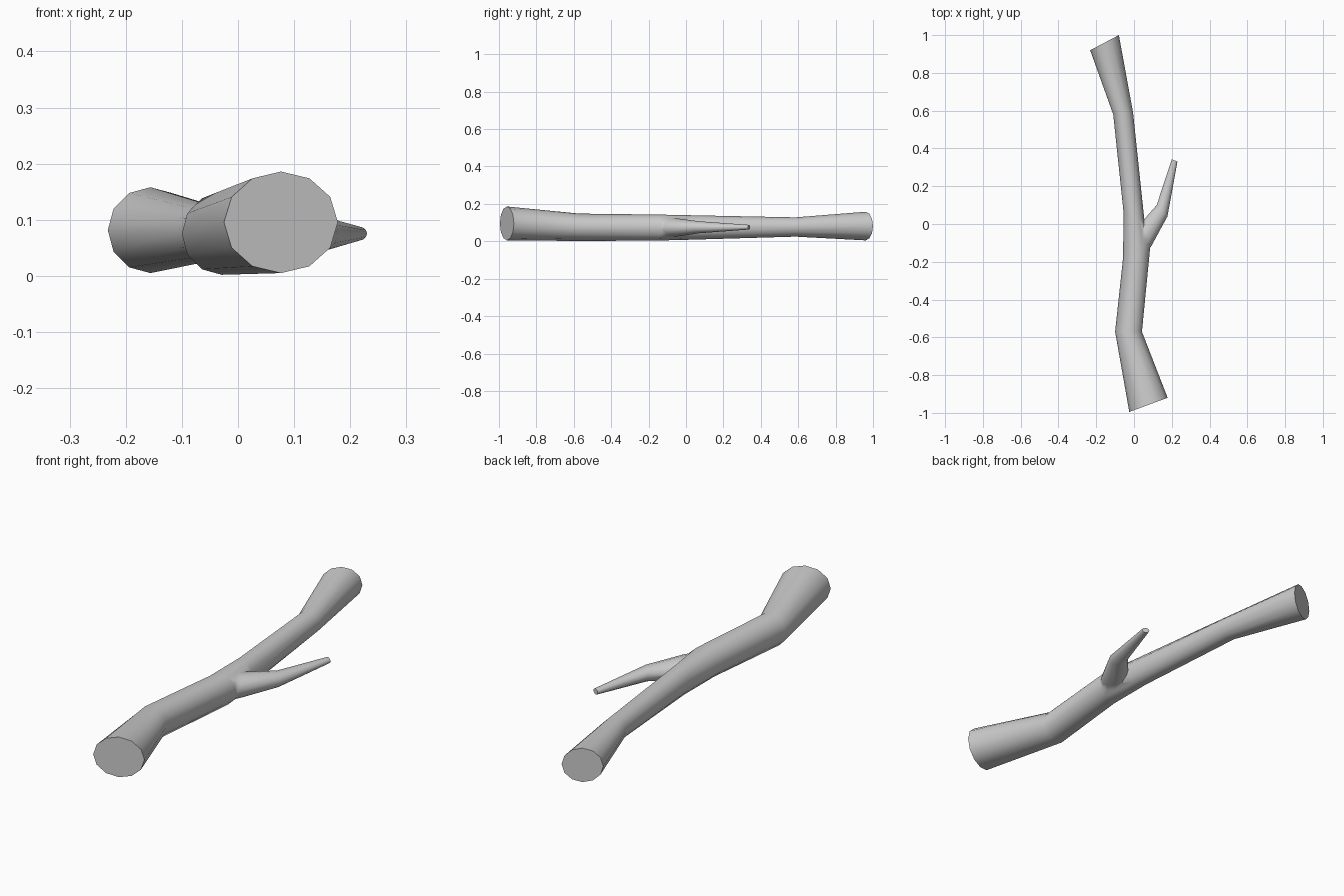
import bpy, bmesh, math
from mathutils import Vector

if "Cube" in bpy.data.objects:
    bpy.data.objects.remove(bpy.data.objects["Cube"])

SIDES = 12


def limb(name, rings):
    """Skin 12-sided rings given as (left xy, right xy, z low, z high)."""
    bm = bmesh.new()
    loops = []
    for left, right, lo, hi in rings:
        a, b = Vector((*left, 0)), Vector((*right, 0))
        mid, side = (a + b) / 2, (b - a) / 2
        loop = []
        for i in range(SIDES):
            t = 2 * math.pi * i / SIDES
            z = (lo + hi) / 2 + math.sin(t) * (hi - lo) / 2
            loop.append(bm.verts.new(mid + side * math.cos(t) + Vector((0, 0, z))))
        loops.append(loop)
    for p, q in zip(loops, loops[1:]):
        for i in range(SIDES):
            j = (i + 1) % SIDES
            bm.faces.new((p[i], p[j], q[j], q[i]))
    bm.faces.new(loops[0])
    bm.faces.new(loops[-1])
    bmesh.ops.recalc_face_normals(bm, faces=bm.faces)
    mesh = bpy.data.meshes.new(name)
    bm.to_mesh(mesh)
    bm.free()
    obj = bpy.data.objects.new(name, mesh)
    bpy.context.collection.objects.link(obj)
    return obj


# Main crooked branch, flared at both cut ends
branch = limb("main_branch", [
    ((-0.025, -0.995), (0.178, -0.92), 0.005, 0.186),
    ((-0.10, -0.57), (0.042, -0.57), 0.002, 0.148),
    ((-0.058, -0.18), (0.085, -0.13), 0.004, 0.143),
    ((-0.055, 0.06), (0.055, 0.02), 0.009, 0.139),
    ((-0.11, 0.58), (-0.005, 0.59), 0.025, 0.128),
    ((-0.232, 0.92), (-0.08, 1.0), 0.005, 0.158),
])

# Side twig, merged into the main branch
twig = limb("side_twig", [
    ((-0.03, -0.06), (0.055, -0.17), 0.015, 0.13),
    ((0.045, 0.015), (0.09, -0.12), 0.025, 0.123),
    ((0.12, 0.10), (0.177, 0.04), 0.043, 0.107),
    ((0.20, 0.343), (0.23, 0.33), 0.063, 0.088),
])

# Fuse both limbs into one surface
union = branch.modifiers.new("fuse", 'BOOLEAN')
union.operation = 'UNION'
union.solver = 'EXACT'
union.object = twig
bpy.context.view_layer.objects.active = branch
branch.select_set(True)
bpy.ops.object.modifier_apply(modifier="fuse")
bpy.data.objects.remove(twig)
bpy.ops.object.shade_smooth_by_angle(angle=math.radians(55))
